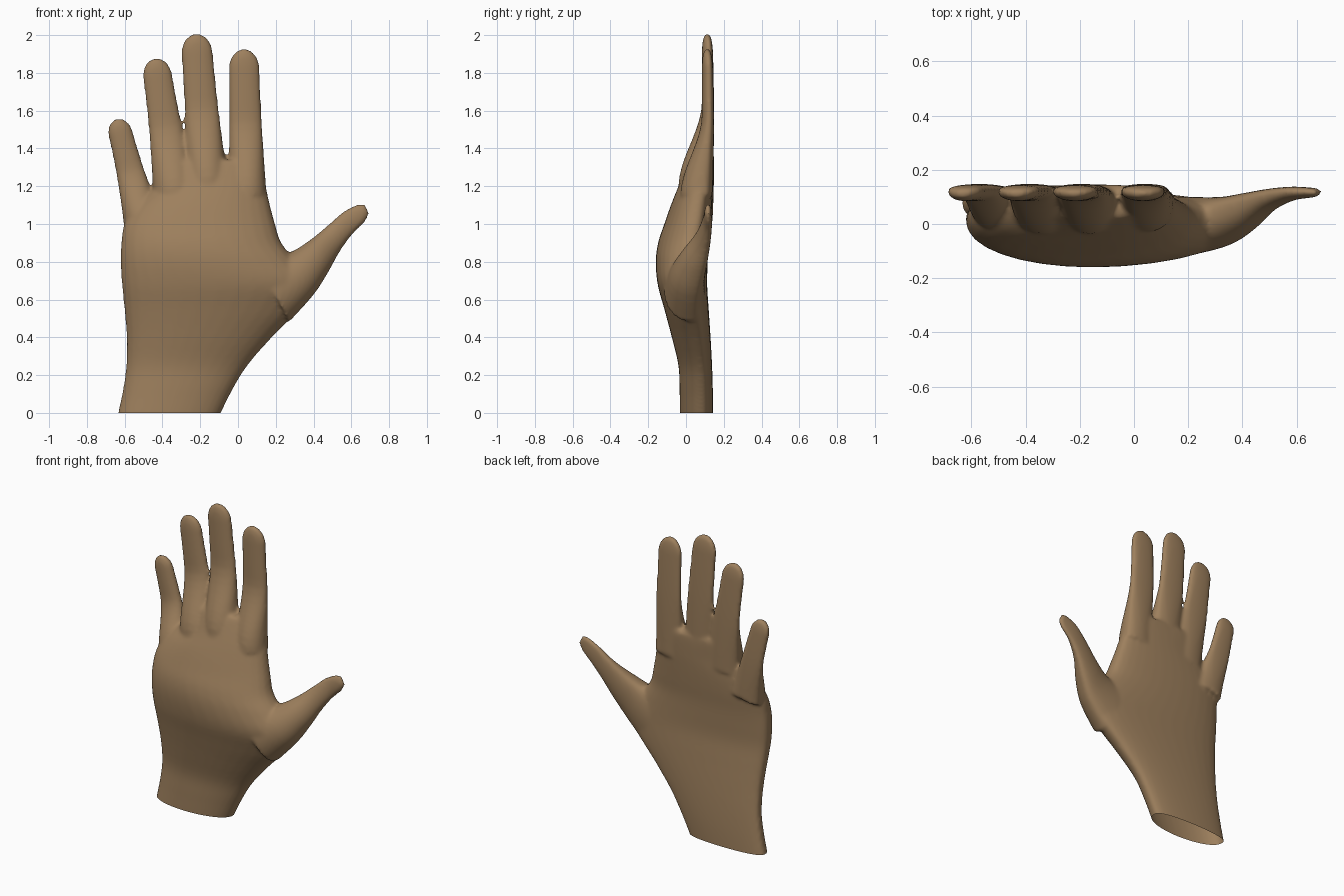
import bpy, bmesh, math
from mathutils import Vector

if "Cube" in bpy.data.objects:
    bpy.data.objects.remove(bpy.data.objects["Cube"])

skin = bpy.data.materials.new("tan_skin")
skin.diffuse_color = (0.34, 0.215, 0.11, 1)
skin.use_nodes = True
skin.node_tree.nodes["Principled BSDF"].inputs["Base Color"].default_value = skin.diffuse_color

SIDES = 32
bm = bmesh.new()


def smooth_sections(rows, steps=4):
    """Catmull-Rom interpolation between cross-sections."""
    rows = [Vector(r) for r in rows]
    out = []
    for i in range(len(rows) - 1):
        p0, p1 = rows[max(i - 1, 0)], rows[i]
        p2, p3 = rows[i + 1], rows[min(i + 2, len(rows) - 1)]
        for k in range(steps):
            t = k / steps
            out.append(0.5 * (2 * p1 + (p2 - p0) * t + (2 * p0 - 5 * p1 + 4 * p2 - p3) * t * t
                              + (3 * p1 - p0 - 3 * p2 + p3) * t ** 3))
    return out + [rows[-1]]


def loft(rows):
    """Closed tube; each row = left x, left z, right x, right z, front y, back y."""
    rings = []
    for lx, lz, rx, rz, yf, yb in rows:
        ym = yb - 0.35 * (yb - yf)
        ring = []
        for k in range(SIDES):
            a = 2 * math.pi * k / SIDES
            u, s = (1 + math.cos(a)) / 2, math.sin(a)
            y = ym - (ym - yf) * s ** 0.88 if s >= 0 else ym + (yb - ym) * (-s) ** 0.7
            ring.append(bm.verts.new((lx + (rx - lx) * u, y, lz + (rz - lz) * u)))
        rings.append(ring)
    for a, b in zip(rings, rings[1:]):
        for k in range(SIDES):
            n = (k + 1) % SIDES
            bm.faces.new((a[k], a[n], b[n], b[k]))
    bm.faces.new(rings[0])
    bm.faces.new(rings[-1][::-1])


def finger(base, tip, w0, w1, front):
    """Tapered finger with a rounded tip, thinning from the knuckle up."""
    b, t_ = Vector(base), Vector(tip)
    length = (t_ - b).length
    d = (t_ - b) / length
    n = Vector((d.y, -d.x))
    rows = []
    for t in [i / 16 for i in range(15)] + [0.9, 0.93, 0.955, 0.975, 0.99, 0.998]:
        r = 1.25 * w1
        k = max(0, 1 - (1 - t) * length / r)
        cap = math.sqrt(1 - k * k)
        w = (w1 + (w0 - w1) * (1 - t) ** 2) * cap
        e = min(1, t / 0.55)
        e = e * e * (3 - 2 * e)
        yf, yb = front + (0.084 - front) * e, 0.14 + 0.008 * math.sin(math.pi * t)
        mid, half = (yf + yb) / 2, (yb - yf) / 2 * cap ** 0.7
        c = b + d * length * t
        l, rr = c - n * w, c + n * w
        rows.append((l.x, l.y, rr.x, rr.y, mid - half, mid + half))
    loft(rows)


# palm and wrist: z, left x, right x, front y, back y
palm = [(-0.06, -0.645, -0.12, -0.03, 0.14), (0, -0.635, -0.09, -0.032, 0.142),
        (0.12, -0.61, -0.03, -0.034, 0.142), (0.25, -0.592, 0.05, -0.04, 0.138),
        (0.4, -0.59, 0.18, -0.075, 0.13), (0.55, -0.602, 0.325, -0.115, 0.12),
        (0.68, -0.615, 0.4, -0.15, 0.112), (0.8, -0.622, 0.31, -0.16, 0.115),
        (0.9, -0.618, 0.23, -0.148, 0.12), (1.0, -0.602, 0.197, -0.115, 0.13),
        (1.1, -0.54, 0.17, -0.08, 0.138), (1.2, -0.44, 0.148, -0.04, 0.143),
        (1.32, -0.42, 0.125, 0.01, 0.145), (1.34, -0.4, 0.11, 0.03, 0.13)]
loft(smooth_sections([(l, z, r, z, f, b) for z, l, r, f, b in palm]))

# four fingers: little, ring, middle, index
finger((-0.50, 1.00), (-0.642, 1.558), 0.105, 0.065, -0.03)
finger((-0.33, 1.15), (-0.440, 1.878), 0.120, 0.078, -0.04)
finger((-0.16, 1.20), (-0.225, 2.008), 0.110, 0.084, -0.04)
finger((0.05, 1.15), (0.030, 1.928), 0.102, 0.082, -0.03)

# thumb
loft(smooth_sections([(0.10, 0.82, 0.27, 0.48, -0.12, 0.10), (0.25, 0.84, 0.40, 0.625, -0.085, 0.10),
                      (0.36, 0.90, 0.475, 0.74, -0.03, 0.115), (0.46, 0.98, 0.54, 0.855, 0.045, 0.13),
                      (0.55, 1.06, 0.61, 0.95, 0.085, 0.138), (0.62, 1.10, 0.672, 1.01, 0.096, 0.135),
                      (0.67, 1.108, 0.695, 1.055, 0.102, 0.13)]))

bmesh.ops.recalc_face_normals(bm, faces=bm.faces[:])
raw = bpy.data.meshes.new("hand_parts")
bm.to_mesh(raw)
bm.free()
hand = bpy.data.objects.new("hand", raw)
bpy.context.collection.objects.link(hand)

# fuse the parts into one soft skin
m = hand.modifiers.new("fuse", 'REMESH')
m.mode = 'VOXEL'
m.voxel_size = 0.011
m = hand.modifiers.new("soften", 'SMOOTH')
m.factor = 0.5
m.iterations = 8
mesh = bpy.data.meshes.new_from_object(hand.evaluated_get(bpy.context.evaluated_depsgraph_get()))
hand.modifiers.clear()

# trim the wrist to an open, level edge
bm = bmesh.new()
bm.from_mesh(mesh)
bmesh.ops.bisect_plane(bm, geom=bm.verts[:] + bm.edges[:] + bm.faces[:],
                       plane_co=(0, 0, 0), plane_no=(0, 0, 1), clear_inner=True)
for f in bm.faces:
    f.smooth = True
    f.material_index = 0
bm.to_mesh(mesh)
bm.free()
mesh.materials.clear()
mesh.materials.append(skin)
hand.data = mesh
